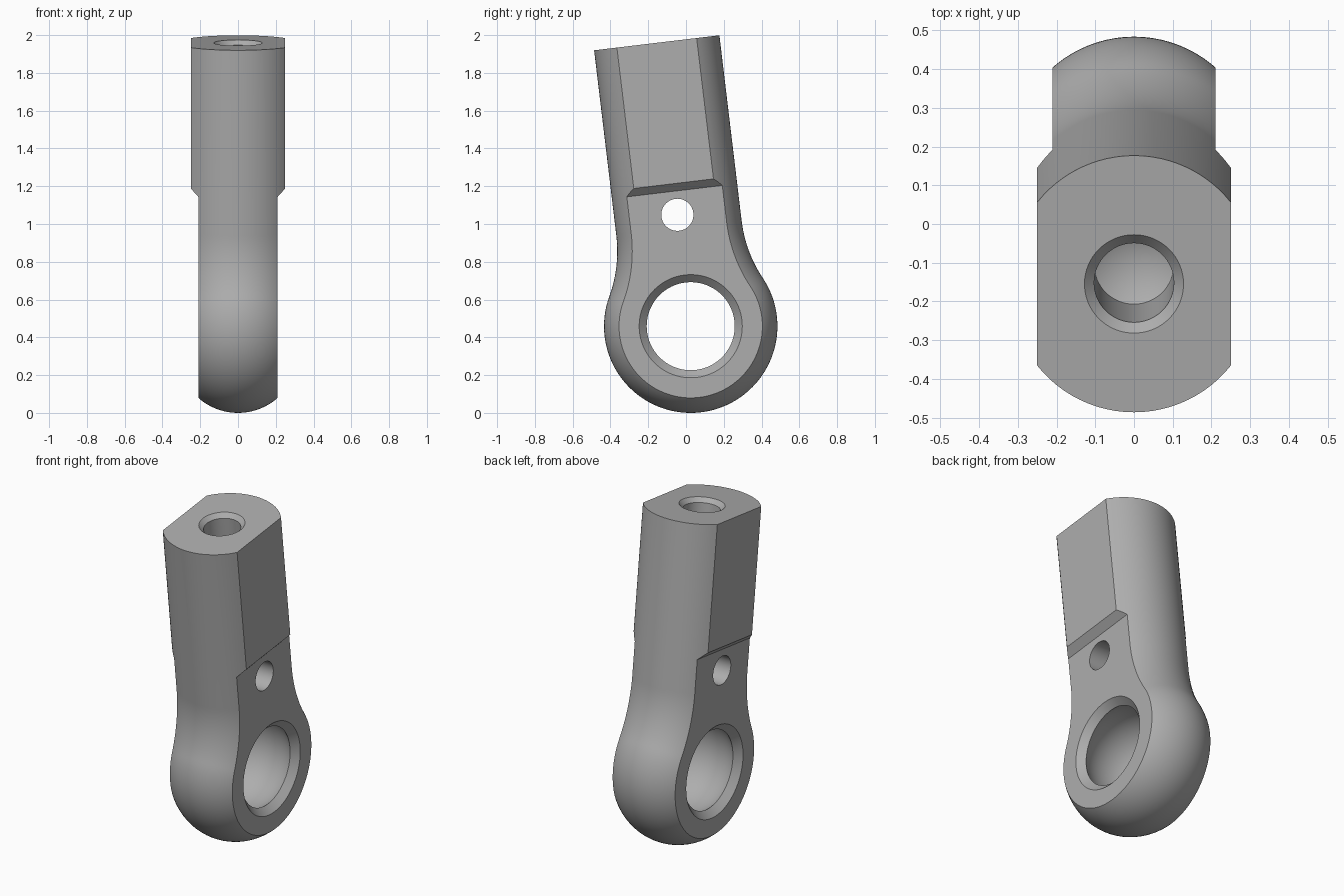
import bpy, bmesh, math
from mathutils import Matrix, Vector

if "Cube" in bpy.data.objects:
    bpy.data.objects.remove(bpy.data.objects["Cube"])

TILT = math.asin(0.119)
PLACE = Matrix.Translation((0, 0.025, 0.459)) @ Matrix.Rotation(TILT, 4, 'X')
EYE_R, SHANK, FILLET, TOP = 0.459, 0.334, 0.70, 1.511   # outline sizes
CROWN, WIDE, THIN = 0.318, 0.25, 0.21                   # side arc, half thicknesses

steel = bpy.data.materials.new("steel grey")
steel.diffuse_color = (0.42, 0.42, 0.42, 1)
steel.use_nodes = True
steel.node_tree.nodes["Principled BSDF"].inputs["Base Color"].default_value = steel.diffuse_color


def make(name, bm):
    bmesh.ops.recalc_face_normals(bm, faces=bm.faces)
    mesh = bpy.data.meshes.new(name)
    bm.to_mesh(mesh)
    bm.free()
    mesh.materials.append(steel)
    ob = bpy.data.objects.new(name, mesh)
    bpy.context.collection.objects.link(ob)
    ob.matrix_world = PLACE
    return ob


def outline(d):
    """Keyhole outline (u, s), moved inward by d."""
    s0 = math.sqrt((EYE_R + FILLET) ** 2 - (SHANK + FILLET) ** 2)
    t = math.asin(s0 / (EYE_R + FILLET))
    half = []
    for i in range(49):
        a = -math.pi / 2 + (t + math.pi / 2) * i / 48
        half.append(((EYE_R - d) * math.cos(a), (EYE_R - d) * math.sin(a)))
    for i in range(1, 17):
        a = math.pi + t * (1 - i / 16)
        half.append((SHANK + FILLET + (FILLET + d) * math.cos(a),
                     s0 + (FILLET + d) * math.sin(a)))
    half.append((SHANK - d, TOP))
    return [(-u, s) for u, s in reversed(half[1:])] + half


def lathe(name, profile, axis, centre=(0, 0, 0), n=96):
    """Closed solid of revolution from (radius, height) points."""
    bm = bmesh.new()
    rings = []
    for r, h in profile:
        if r == 0:
            rings.append([bm.verts.new((0, 0, h))] * n)
        else:
            rings.append([bm.verts.new((r * math.cos(2 * math.pi * i / n),
                                        r * math.sin(2 * math.pi * i / n), h))
                          for i in range(n)])
    for a, b in zip(rings, rings[1:]):
        for i in range(n):
            j = (i + 1) % n
            bm.faces.new(list(dict.fromkeys((a[i], a[j], b[j], b[i]))))
    for ring in (rings[0], rings[-1]):
        if ring[0] is not ring[1]:
            bm.faces.new(ring)
    turn = Matrix.Rotation(math.pi / 2, 4, 'Y') if axis == 'X' else Matrix()
    bm.transform(Matrix.Translation(centre) @ turn)
    return make(name, bm)


# Crowned body: the outline layered across the thickness
bm = bmesh.new()
layers = []
a_max = math.asin(WIDE / CROWN)
for k in range(25):
    a = a_max * (k / 12 - 1)
    layers.append([bm.verts.new((CROWN * math.sin(a), u, s))
                   for u, s in outline(CROWN * (1 - math.cos(a)))])
for a, b in zip(layers, layers[1:]):
    for i in range(len(a) - 1):
        bm.faces.new((a[i], a[i + 1], b[i + 1], b[i]))
bm.faces.new(layers[0])
bm.faces.new(layers[-1])
bm.faces.new([l[0] for l in layers] + [l[-1] for l in reversed(layers)])
body = make("rod_end_body", bm)

cutters = []
# Thinner flats beside the eye, ending in a sloped step
for side in (-1, 1):
    bm = bmesh.new()
    pts = [(THIN, -1), (THIN, 0.72), (THIN + 0.08, 0.80), (0.6, 0.80), (0.6, -1)]
    ends = [[bm.verts.new((side * x, u, s)) for x, s in pts] for u in (-1, 1)]
    for e in ends:
        bm.faces.new(e)
    for i in range(5):
        j = (i + 1) % 5
        bm.faces.new((ends[0][i], ends[0][j], ends[1][j], ends[1][i]))
    cutters.append(make("flat_cutter", bm))

# Eye: chamfered mouths and a spherical seat
lip = 0.17
seat_r = math.hypot(0.233, lip)
seat = [(0.313, -0.25), (0.233, -lip)]
for i in range(1, 20):
    h = lip * (i / 10 - 1)
    seat.append((math.sqrt(seat_r ** 2 - h * h), h))
seat += [(0.233, lip), (0.313, 0.25)]
cutters.append(lathe("eye_cutter", seat, 'X'))

# Cross hole and drilled top hole
cutters.append(lathe("cross_hole_cutter", [(0.085, -0.5), (0.085, 0.5)], 'X',
                     (0, 0, 0.594), 64))
cutters.append(lathe("top_hole_cutter",
                     [(0, -0.48), (0.103, -0.42), (0.103, -0.025), (0.178, 0.05)],
                     'Z', (0, 0, TOP), 64))

# Cut everything, then drop the cutters
bpy.context.view_layer.objects.active = body
body.select_set(True)
for c in cutters:
    mod = body.modifiers.new("cut", 'BOOLEAN')
    mod.operation, mod.solver, mod.object = 'DIFFERENCE', 'EXACT', c
    bpy.ops.object.modifier_apply(modifier=mod.name)
    bpy.data.objects.remove(c, do_unlink=True)
bpy.ops.object.shade_smooth_by_angle(angle=math.radians(25))
